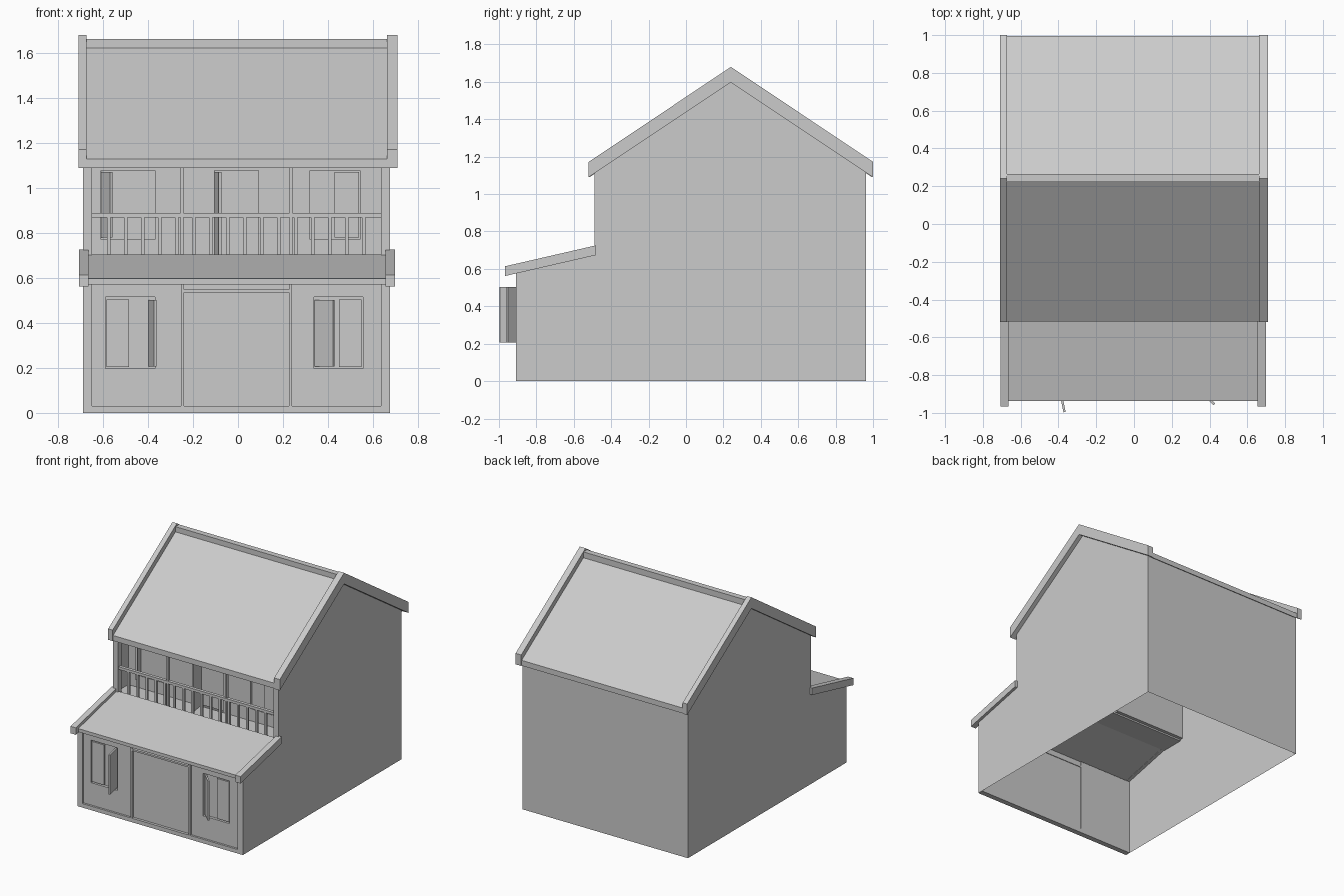
import bpy, bmesh, math
from mathutils import Vector, Matrix

if "Cube" in bpy.data.objects:
    bpy.data.objects.remove(bpy.data.objects["Cube"])


def finish(name, bm):
    bmesh.ops.recalc_face_normals(bm, faces=bm.faces)
    me = bpy.data.meshes.new(name)
    bm.to_mesh(me)
    bm.free()
    ob = bpy.data.objects.new(name, me)
    bpy.context.collection.objects.link(ob)
    return ob


def boxes(name, items):
    """One object from boxes given as (x0, x1, y0, y1, z0, z1)."""
    bm = bmesh.new()
    for x0, x1, y0, y1, z0, z1 in items:
        m = Matrix.Translation(((x0 + x1) / 2, (y0 + y1) / 2, (z0 + z1) / 2))
        m = m @ Matrix.Diagonal((x1 - x0, y1 - y0, z1 - z0, 1))
        bmesh.ops.create_cube(bm, size=1, matrix=m)
    return finish(name, bm)


def prism(name, profile, spans):
    """Extrude a (y, z) profile along x for each (x0, x1) span."""
    bm = bmesh.new()
    for x0, x1 in spans:
        f = bm.faces.new([bm.verts.new((x0, y, z)) for y, z in profile])
        r = bmesh.ops.extrude_face_region(bm, geom=[f])
        vs = [v for v in r["geom"] if isinstance(v, bmesh.types.BMVert)]
        bmesh.ops.translate(bm, verts=vs, vec=(x1 - x0, 0, 0))
    return finish(name, bm)


def wall_around(x0, x1, z0, z1, y, t, hole):
    """Boxes of a wall panel surrounding one opening, plus a set-back pane."""
    a, b, c, d = hole
    out = [(x0, a, y, y + t, z0, z1), (b, x1, y, y + t, z0, z1),
           (a, b, y, y + t, d, z1), (a, b, y + t - .004, y + t, c, d)]
    if c > z0:
        out.append((a, b, y, y + t, z0, c))
    return out


def leaf(name, hinge, tip, z0, z1, t=.012):
    """Thin upright leaf between two plan points."""
    h, p = Vector(hinge), Vector(tip)
    d = p - h
    mid = (h + p) / 2
    m = Matrix.Translation((mid.x, mid.y, (z0 + z1) / 2))
    m = m @ Matrix.Rotation(math.atan2(d.y, d.x), 4, 'Z')
    m = m @ Matrix.Diagonal((d.length, t, z1 - z0, 1))
    bm = bmesh.new()
    bmesh.ops.create_cube(bm, size=1, matrix=m)
    return finish(name, bm)


L, R = -.69, .677          # outer wall faces
F, B = -.91, .963          # lower front and back
U, REC = -.49, -.31        # upper front and balcony back wall

# Side and back walls: open-bottomed shell
side = [(F, 0), (B, 0), (B, 1.115), (.24, 1.6), (U, 1.115), (U, .675), (F, .58)]
bm = bmesh.new()
rings = [[bm.verts.new((x, y, z)) for y, z in side] for x in (L, R)]
for r in rings:
    bm.faces.new(r)
bm.faces.new([rings[0][1], rings[0][2], rings[1][2], rings[1][1]])
finish("house_walls", bm)

# Main roof with raised gable boards
prism("main_roof", [(-.515, 1.09), (-.515, 1.13), (.24, 1.635), (.995, 1.13),
                    (.995, 1.09), (.24, 1.597)], [(-.675, .665)])
prism("gable_boards", [(-.52, 1.09), (-.52, 1.172), (.24, 1.68), (1, 1.172),
                       (1, 1.09), (.24, 1.597)], [(-.71, -.673), (.663, .71)])
boxes("ridge_beam", [(-.673, .663, .222, .265, 1.6, 1.662)])

# Lean-to roof over the ground floor
prism("porch_roof", [(-.937, .572), (-.937, .597), (-.48, .705), (-.48, .676)],
      [(-.67, .66)])
prism("porch_roof_boards", [(-.967, .562), (-.967, .614), (-.48, .726), (-.48, .674)],
      [(-.708, -.665), (.655, .698)])

# Ground floor timber frame
boxes("ground_frame", [
    (L, -.65, F, -.87, 0, .58), (.635, R, F, -.87, 0, .58),
    (-.65, .635, F, -.87, 0, .03),
    (-.253, -.24, F, -.87, .03, .58), (.227, .24, F, -.87, .03, .58),
    (-.24, .227, F, -.87, .535, .548)])
boxes("front_door_panel", [(-.24, .227, -.89, -.875, .03, .58)])
boxes("front_wall_left", wall_around(-.65, -.253, .03, .58, -.895, .025,
                                     (-.59, -.37, .197, .515)))
boxes("front_wall_right", wall_around(.24, .635, .03, .58, -.895, .025,
                                      (.337, .555, .197, .515)))

# Ground floor shutters, one leaf ajar per window
leaf("closed_shutter_left", (-.585, -.885), (-.485, -.885), .205, .505)
leaf("open_shutter_left", (-.392, -.875), (-.368, -.996), .207, .502)
leaf("closed_shutter_right", (.45, -.885), (.55, -.885), .205, .505)
leaf("open_shutter_right", (.345, -.875), (.426, -.955), .207, .502)

# Balcony floor and back wall with two windows and a doorway
boxes("balcony_floor", [(L, R, U, REC, .668, .68)])
boxes("balcony_wall",
      wall_around(L, -.25, .68, 1.225, REC, .025, (-.61, -.37, .77, 1.078))
      + wall_around(-.25, .235, .68, 1.225, REC, .025, (-.105, .092, .68, 1.078))
      + wall_around(.235, R, .68, 1.225, REC, .025, (.32, .542, .77, 1.078)))
leaf("upper_shutter_left", (-.605, -.295), (-.563, -.395), .78, 1.072)
leaf("upper_shutter_right", (.43, -.3), (.537, -.3), .78, 1.072)
leaf("upper_door_leaf", (-.1, -.295), (-.08, -.42), .682, 1.072)

# Balcony posts, rail and balusters
boxes("balcony_posts", [
    (L, -.65, U, -.45, .675, 1.12), (.635, R, U, -.45, .675, 1.12),
    (-.255, -.242, -.48, -.46, .68, 1.13), (.23, .243, -.48, -.46, .68, 1.13)])
boxes("balcony_rail", [(-.65, .635, -.482, -.458, .87, .89)])
n, step = 16, 1.285 / 17
boxes("balusters", [(-.65 + step * (i + 1) - .008, -.65 + step * (i + 1) + .008,
                     -.478, -.462, .68, .872) for i in range(n)])
